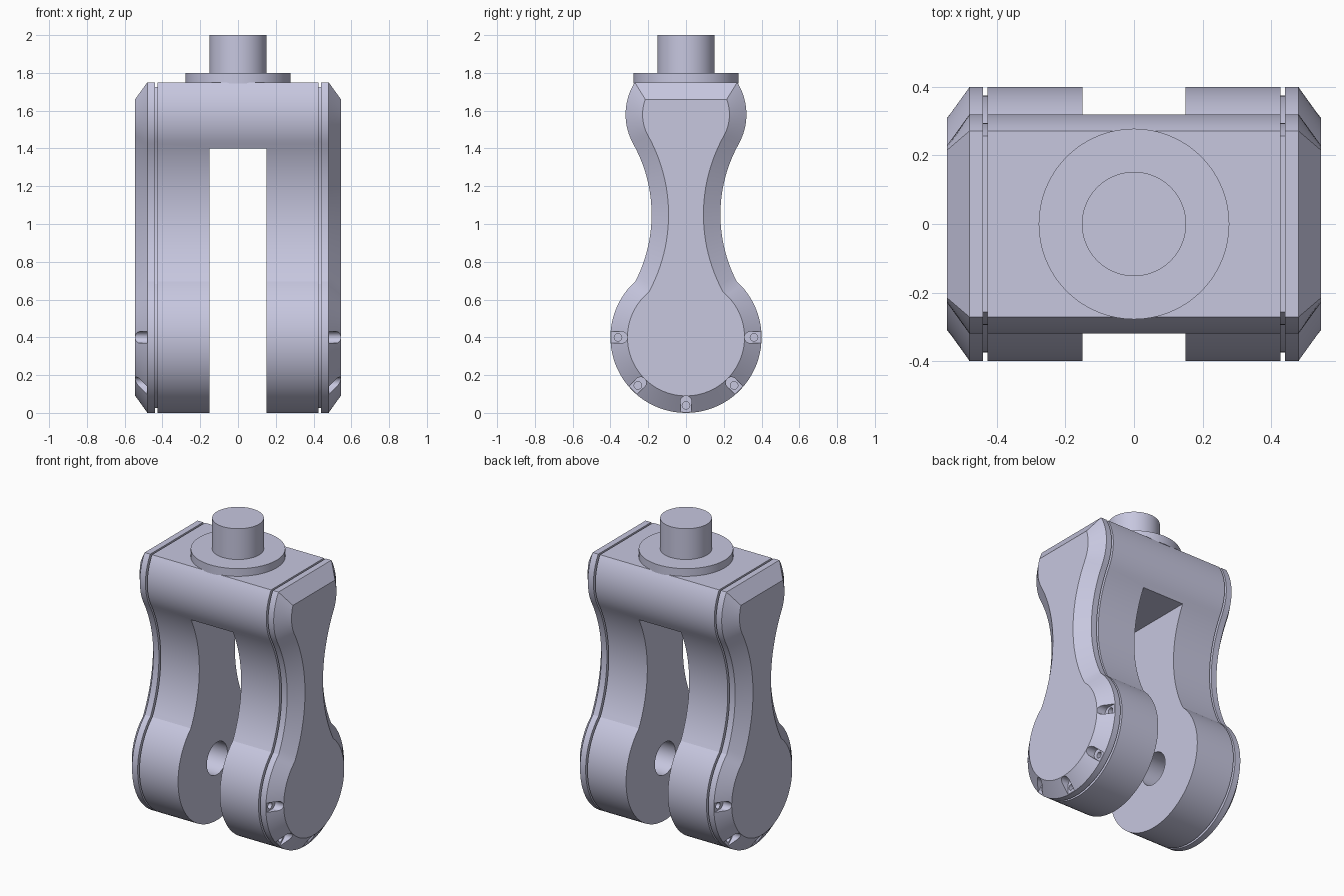
import bpy, bmesh
from math import sin, cos, asin, atan2, hypot, pi, radians, sqrt
from mathutils import Matrix

if "Cube" in bpy.data.objects:
    bpy.data.objects.remove(bpy.data.objects["Cube"], do_unlink=True)

metal = bpy.data.materials.new("lavender_grey_metal")
metal.use_nodes = True
colour = (0.57, 0.57, 0.74, 1)
metal.diffuse_color = colour
metal.node_tree.nodes["Principled BSDF"].inputs["Base Color"].default_value = colour

LOBE_Z, HEAD_Z, TOP_Z = 0.4, 1.58, 1.75   # centres of the two bulges, flat top
WAIST_Y, WAIST_Z = 0.95, 1.05             # centre of the concave waist arc
LOBE_R, HEAD_R = 0.4, 0.32


def arc(cy, cz, r, a, b, n):
    return [(cy + r * cos(a + (b - a) * i / n), cz + r * sin(a + (b - a) * i / n))
            for i in range(n + 1)]


def outline(d):
    """Closed side outline, inset by d."""
    lobe, head = LOBE_R - d, HEAD_R - d
    head_tan = atan2(WAIST_Z - HEAD_Z, WAIST_Y)
    waist = hypot(WAIST_Y, HEAD_Z - WAIST_Z) - HEAD_R + d
    # Corner where the waist meets the lower lobe
    dz = WAIST_Z - LOBE_Z
    dist = hypot(WAIST_Y, dz)
    a = (dist ** 2 + lobe ** 2 - waist ** 2) / (2 * dist)
    h = sqrt(lobe ** 2 - a ** 2)
    y, z = (a * WAIST_Y - h * dz) / dist, LOBE_Z + (a * dz + h * WAIST_Y) / dist
    start = atan2(z - WAIST_Z, y - WAIST_Y) % (2 * pi)
    half = arc(0, LOBE_Z, lobe, -pi / 2, atan2(z - LOBE_Z, y), 32)
    half += arc(WAIST_Y, WAIST_Z, waist, start, pi + head_tan, 24)[1:]
    half += arc(0, HEAD_Z, head, head_tan, asin((TOP_Z - d - HEAD_Z) / head), 16)[1:]
    return half + [(-p, q) for p, q in reversed(half[1:])]


def loft(name, sections):
    """Skin through (x, outline) sections and cap both ends."""
    bm = bmesh.new()
    rings = [[bm.verts.new((x, y, z)) for y, z in pts] for x, pts in sections]
    for r, s in zip(rings, rings[1:]):
        for i in range(len(r)):
            j = (i + 1) % len(r)
            bm.faces.new((r[i], r[j], s[j], s[i]))
    bm.faces.new(rings[0])
    bm.faces.new(rings[-1])
    bmesh.ops.recalc_face_normals(bm, faces=bm.faces)
    return finish(name, bm)


def finish(name, bm):
    mesh = bpy.data.meshes.new(name)
    bm.to_mesh(mesh)
    bm.free()
    mesh.materials.append(metal)
    ob = bpy.data.objects.new(name, mesh)
    bpy.context.collection.objects.link(ob)
    return ob


def activate(ob):
    bpy.ops.object.select_all(action='DESELECT')
    ob.select_set(True)
    bpy.context.view_layer.objects.active = ob


def smooth(ob):
    activate(ob)
    bpy.ops.object.shade_smooth_by_angle(angle=radians(16))


def cut(ob, cutter):
    cutter.hide_render = True
    activate(ob)
    mod = ob.modifiers.new("cut", 'BOOLEAN')
    mod.operation, mod.solver, mod.object = 'DIFFERENCE', 'EXACT', cutter
    bpy.ops.object.modifier_apply(modifier=mod.name)
    bpy.data.objects.remove(cutter, do_unlink=True)


def circle(y, z, r, n=48):
    return arc(y, z, r, 0, 2 * pi, n)[:-1]


# Fork body: chamfered ends and a thin groove around each arm
CHAMFER, GROOVE = 0.09, 0.025
side = [(0.427, 0), (0.427, GROOVE), (0.44, GROOVE), (0.44, 0), (0.48, 0), (0.545, CHAMFER)]
steps = [(-x, d) for x, d in reversed(side)] + side
body = loft("fork_body", [(x, outline(d)) for x, d in steps])

# Slot between the arms
slot = [(-0.6, -0.2), (0.6, -0.2), (0.6, 1.4), (-0.6, 1.4)]
cut(body, loft("slot_cutter", [(-0.15, slot), (0.15, slot)]))

# Blind pin hole on the inner arm faces
pin = circle(0, LOBE_Z, 0.105)
cut(body, loft("pin_cutter", [(-0.36, pin), (0.36, pin)]))

# Screw notches and screw holes around the lower chamfers
notch = arc(0.34, 0, 0.03, pi / 2, 1.5 * pi, 16) + [(0.5, -0.03), (0.5, 0.03)]
for s in (-1, 1):
    for k in range(5):
        place = Matrix.Translation((0, 0, LOBE_Z)) @ Matrix.Rotation(-k * pi / 4, 4, 'X')
        for name, pts, x0, x1 in (("notch_cutter", notch, 0.482, 0.6),
                                  ("screw_cutter", circle(0.36, 0, 0.02, 24), 0.452, 0.5)):
            tool = loft(name, [(s * x0, pts), (s * x1, pts)])
            tool.data.transform(place)
            cut(body, tool)
smooth(body)

# Round flange and stem on top
for name, r, z0, z1 in (("flange", 0.278, 1.745, 1.8), ("stem", 0.152, 1.79, 2.0)):
    bm = bmesh.new()
    bmesh.ops.create_cone(bm, cap_ends=True, segments=72, radius1=r, radius2=r, depth=z1 - z0,
                          matrix=Matrix.Translation((0, 0, (z0 + z1) / 2)))
    smooth(finish(name, bm))
